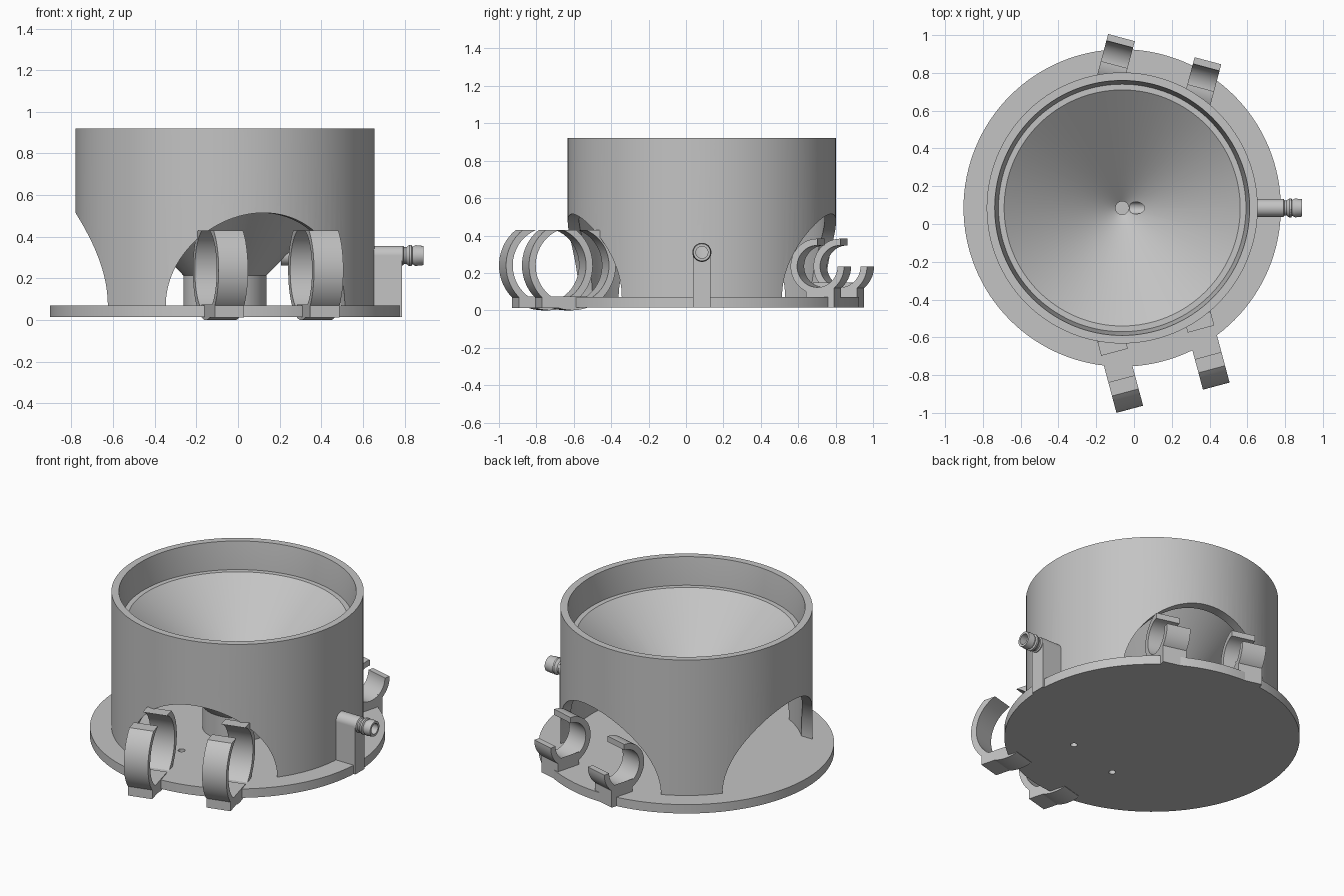
import bpy, bmesh, math
from mathutils import Matrix, Vector

if "Cube" in bpy.data.objects:
    bpy.data.objects.remove(bpy.data.objects["Cube"], do_unlink=True)

CENTRE = Vector((-0.0625, 0.085, 0))
FRONT, BACK, SIDE = (math.radians(a) for a in (-75, 75, 180))
GREY = (0.55, 0.55, 0.55, 1)
SEGMENTS = 128

grey = bpy.data.materials.new("plain grey")
grey.use_nodes = True
grey.diffuse_color = GREY
grey.node_tree.nodes["Principled BSDF"].inputs["Base Color"].default_value = GREY


def make(name, bm, matrix=None):
    """Turn a bmesh into a shaded object standing on the shared centre."""
    if matrix:
        bm.transform(matrix)
    bmesh.ops.recalc_face_normals(bm, faces=bm.faces)
    mesh = bpy.data.meshes.new(name)
    bm.to_mesh(mesh)
    bm.free()
    mesh.materials.append(grey)
    obj = bpy.data.objects.new(name, mesh)
    obj.location = CENTRE
    bpy.context.collection.objects.link(obj)
    return obj


def activate(obj):
    bpy.ops.object.select_all(action="DESELECT")
    obj.select_set(True)
    bpy.context.view_layer.objects.active = obj


def smooth(obj):
    activate(obj)
    bpy.ops.object.shade_smooth_by_angle(angle=math.radians(30))


def lathe(name, profile, matrix=None, steps=SEGMENTS, closed=True):
    """Revolve (radius, height) points about z."""
    bm = bmesh.new()
    verts = [bm.verts.new((r, 0, z)) for r, z in profile]
    pairs = list(zip(verts, verts[1:]))
    if closed:
        pairs.append((verts[-1], verts[0]))
    edges = [bm.edges.new(p) for p in pairs]
    bmesh.ops.spin(bm, geom=verts + edges, cent=(0, 0, 0), axis=(0, 0, 1),
                   angle=math.tau, steps=steps, use_duplicate=False)
    bmesh.ops.remove_doubles(bm, verts=bm.verts, dist=1e-5)
    return make(name, bm, matrix)


def rod(name, radius, start, end, matrix, steps=64):
    """Solid cylinder along local z."""
    return lathe(name, [(0, start), (radius, start), (radius, end), (0, end)],
                 matrix, steps, closed=False)


def box(name, low, high, matrix=None):
    low, high = Vector(low), Vector(high)
    bm = bmesh.new()
    bmesh.ops.create_cube(bm, size=1)
    bm.transform(Matrix.Translation((low + high) / 2) @ Matrix.Diagonal((*(high - low), 1)))
    return make(name, bm, matrix)


def cut(obj, cutter):
    mod = obj.modifiers.new("cut", "BOOLEAN")
    mod.operation, mod.solver, mod.object = "DIFFERENCE", "EXACT", cutter
    cutter.hide_render = True
    bpy.context.view_layer.update()
    activate(obj)
    bpy.ops.object.modifier_apply(modifier=mod.name)
    bpy.data.objects.remove(cutter, do_unlink=True)


def turn(angle):
    return Matrix.Rotation(angle, 4, "Z")


def along_x(height):
    return Matrix.Translation((0, 0, height)) @ Matrix.Rotation(math.pi / 2, 4, "Y")


# Base plate with screw holes
base = rod("base_plate", 0.84, 0.014, 0.07, Matrix(), SEGMENTS)
screws = [(SIDE, 0.41), (SIDE, 0.645), (FRONT, 0.41)]
for direction, reach in screws:
    for offset in (-0.19, 0.19):
        place = turn(direction) @ Matrix.Translation((reach, offset, 0))
        cut(base, rod("screw_cutter", 0.02, -0.1, 0.2, place, 24))

# Outer wall with three arched openings
wall = lathe("outer_wall", [(0.66, 0.06), (0.7175, 0.06), (0.7175, 0.92),
                            (0.675, 0.92), (0.655, 0.75), (0.655, 0.66)])
for direction in (FRONT, BACK, SIDE):
    cut(wall, rod("arch_cutter", 0.445, 0.4, 1.0, turn(direction) @ along_x(0.07), SEGMENTS))

# Funnel on its central column
funnel = lathe("funnel", [(0, 0.06), (0.2, 0.06), (0.2, 0.215), (0.67, 0.69), (0.67, 0.75),
                          (0.625, 0.75), (0.035, 0.275), (0.035, 0.22), (0, 0.22)],
               closed=False)
cut(funnel, rod("channel_cutter", 0.032, 0.0, 0.6, along_x(0.31)))

# Drain pipe with a barbed hose end, and its post
pipe = lathe("drain_pipe", [(0.032, 0.27), (0.047, 0.27), (0.047, 0.855), (0.04, 0.86),
                            (0.04, 0.87), (0.051, 0.885), (0.051, 0.895), (0.042, 0.9),
                            (0.05, 0.915), (0.046, 0.9525), (0.032, 0.9525)],
             along_x(0.31), 48)
cut(wall, rod("pipe_cutter", 0.04, 0.6, 0.8, along_x(0.31)))
post = box("pipe_post", (0.71, -0.047, 0.014), (0.85, 0.047, 0.31))
cut(post, rod("post_channel_cutter", 0.04, 0.5, 1.0, along_x(0.31)))

HALF = 0.073


def clip(name, direction, offset, reach, height, outer, inner, outer_arc, inner_arc):
    """C-shaped clip: an arc band extruded along the rim's tangent."""
    bm = bmesh.new()
    steps = 48
    rows = []
    for i in range(steps + 1):
        row = []
        for radius, (a, b) in ((outer, outer_arc), (inner, inner_arc)):
            t = math.radians(a + (b - a) * i / steps)
            row.append(bm.verts.new((reach + radius * math.cos(t), offset - HALF,
                                     height + radius * math.sin(t))))
        rows.append(row)
    faces = [bm.faces.new((p[0], p[1], q[1], q[0])) for p, q in zip(rows, rows[1:])]
    result = bmesh.ops.extrude_face_region(bm, geom=faces, use_keep_orig=True)
    moved = [v for v in result["geom"] if isinstance(v, bmesh.types.BMVert)]
    bmesh.ops.translate(bm, verts=moved, vec=(0, 2 * HALF, 0))
    return make(name, bm, turn(direction))


def cradle_cutter(direction, offset, reach, height, radius):
    place = (turn(direction) @ Matrix.Translation((reach, offset, height))
             @ Matrix.Rotation(math.pi / 2, 4, "X"))
    return rod("cradle_cutter", radius, -HALF, HALF, place, 96)


# Two large clips in front, opening upward; two small ones behind, opening outward
for side, offset in (("right", -0.237), ("left", 0.237)):
    big = clip("front_clip_" + side, FRONT, offset, 0.80, 0.24, 0.24, 0.203,
               (52, -232), (69, -249))
    pad = box("front_pad_" + side, (0.72, offset - HALF, 0.012),
              (0.968, offset + HALF, 0.075), turn(FRONT))
    for part in (base, pad):
        cut(part, cradle_cutter(FRONT, offset, 0.80, 0.24, 0.206))
    small = clip("back_clip_" + side, BACK, -offset, 0.722, 0.235, 0.148, 0.112,
                 (0, -270), (0, -270))
    foot = box("back_pad_" + side, (0.66, -offset - HALF, 0.014),
               (0.815, -offset + HALF, 0.15), turn(BACK))
    cut(foot, cradle_cutter(BACK, -offset, 0.722, 0.235, 0.115))
    for part in (big, small, pad, foot):
        smooth(part)

for part in (base, wall, funnel, pipe, post):
    smooth(part)
